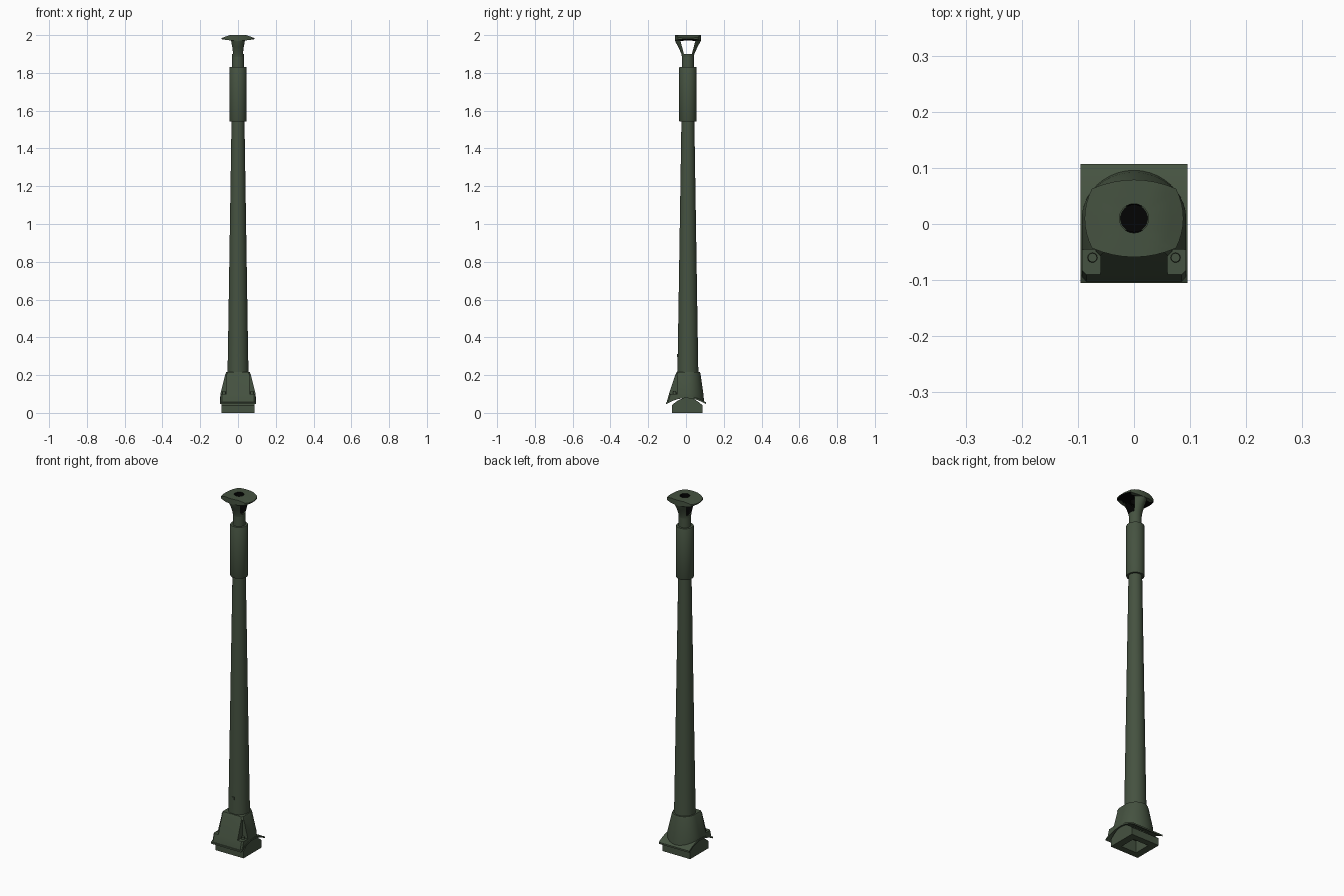
import bpy, bmesh, math
from mathutils import Vector

cube = bpy.data.objects.get("Cube")
if cube:
    bpy.data.objects.remove(cube)


def material(name, colour):
    m = bpy.data.materials.new(name)
    m.use_nodes = True
    m.diffuse_color = colour
    node = next(n for n in m.node_tree.nodes if n.type == 'BSDF_PRINCIPLED')
    node.inputs["Base Color"].default_value = colour
    return m


GREEN = material("dark_olive_green", (0.06, 0.085, 0.052, 1))
BLACK = material("bore_black", (0.001, 0.001, 0.001, 1))
AXIS_Y = 0.01


def finish(name, bm, smooth=True, cutter=False, dark=False):
    """Turn a bmesh into an object; cutters stay hidden and may leave dark faces."""
    bmesh.ops.recalc_face_normals(bm, faces=bm.faces)
    if dark:
        for f in bm.faces:
            f.material_index = 1
    mesh = bpy.data.meshes.new(name)
    bm.to_mesh(mesh)
    bm.free()
    mesh.materials.append(GREEN)
    mesh.materials.append(BLACK)
    ob = bpy.data.objects.new(name, mesh)
    bpy.context.collection.objects.link(ob)
    if smooth:
        bpy.ops.object.select_all(action='DESELECT')
        ob.select_set(True)
        bpy.context.view_layer.objects.active = ob
        bpy.ops.object.shade_smooth_by_angle(angle=math.radians(35))
    if cutter:
        ob.hide_render = True
        ob.hide_set(True)
    return ob


def skin(bm, a, b):
    """Join two closed rings with quads."""
    n = len(a)
    return [bm.faces.new((a[i], a[(i + 1) % n], b[(i + 1) % n], b[i])) for i in range(n)]


def loft(name, sections, dark_from=99, **kw):
    """Skin a stack of rings of points and cap both ends."""
    bm = bmesh.new()
    rings = [[bm.verts.new(p) for p in s] for s in sections]
    for k in range(len(rings) - 1):
        for f in skin(bm, rings[k], rings[k + 1]):
            f.material_index = int(k >= dark_from)
    bm.faces.new(rings[0])
    bm.faces.new(rings[-1]).material_index = int(len(rings) > dark_from)
    return finish(name, bm, **kw)


def ellipse(rx, ry, z, n=32):
    return [(rx * math.cos(2 * math.pi * i / n), AXIS_Y + ry * math.sin(2 * math.pi * i / n), z)
            for i in range(n)]


def lathe(name, profile, **kw):
    return loft(name, [ellipse(r, r, z) for r, z in profile], **kw)


def extrude_x(name, outline, half, **kw):
    """Prism across x from a (y, z) outline."""
    return loft(name, [[(s * half, y, z) for y, z in outline] for s in (-1, 1)], **kw)


def box(name, lo, hi, **kw):
    bm = bmesh.new()
    bmesh.ops.create_cube(bm, size=1)
    for v in bm.verts:
        v.co = Vector([(l + h) / 2 + c * (h - l) for l, h, c in zip(lo, hi, v.co)])
    return finish(name, bm, smooth=False, **kw)


def cut(ob, cutter):
    mod = ob.modifiers.new("cut", 'BOOLEAN')
    mod.operation = 'DIFFERENCE'
    mod.solver = 'EXACT'
    mod.object = cutter


def arc(y0, y1, z_end, z_mid, n=14):
    """Points on a shallow bow from y0 to y1."""
    return [(y0 + (y1 - y0) * i / n,
             z_end + (z_mid - z_end) * (1 - (2 * i / n - 1) ** 2)) for i in range(n + 1)]


# Barrel, then sleeve and neck with a dark bore
lathe("barrel", [(0.056, 0.18), (0.055, 0.235), (0.052, 0.41), (0.034, 1.56)])
lathe("barrel_sleeve", [(0.034, 1.543), (0.044, 1.543), (0.046, 1.547), (0.046, 1.828), (0.044, 1.832),
                        (0.032, 1.832), (0.032, 1.9), (0.024, 1.9), (0.024, 1.75)], dark_from=7)

# Flared muzzle brake with a dark window through the sides
brake = loft("muzzle_brake", [ellipse(*s) for s in (
    (0.032, 0.032, 1.885), (0.033, 0.034, 1.9), (0.038, 0.05, 1.935),
    (0.044, 0.066, 1.965), (0.05, 0.068, 1.975), (0.06, 0.068, 1.982))])
window = [(AXIS_Y + y, z) for y, z in
          [(-0.021, 1.9), (0.021, 1.9), (0.041, 1.975), (0.041, 1.99), (-0.041, 1.99), (-0.041, 1.975)]]
cut(brake, extrude_x("window_cutter", window, 0.15, smooth=False, cutter=True, dark=True))
cut(brake, lathe("bore_cutter", [(0.024, 1.87), (0.024, 2.05)], cutter=True, dark=True))

# Bowed square muzzle plate, swept back at the sides, dark underneath between the arms
outline = []
for quarter in range(4):
    half, bulge, other = [(0.075, 0.088, 0.053), (0.053, 0.069, 0.075)][quarter % 2]
    for i in range(8):
        s = -1 + i / 4
        p, q = half + (bulge - half) * (1 - s * s), other * s
        outline.append([(p, q), (-q, p), (-p, -q), (q, -p)][quarter])
bm = bmesh.new()


def plate_ring(t, top):
    ring = []
    for x, y in outline:
        d = math.hypot(x, y)
        r = 0.026 + t * (d - 0.026)
        px, py = x / d * r, y / d * r
        edge = min(1, abs(px) / 0.088)
        z = 2 - 0.016 * max(0, (edge - 0.5) / 0.5) if top else 1.97 + 0.009 * edge ** 2
        ring.append(bm.verts.new((px, py + AXIS_Y, z)))
    return ring


rings = [plate_ring(t, True) for t in (0, 0.3, 0.65, 1)] + [plate_ring(t, False) for t in (1, 0.65, 0.3, 0)]
for k, ring in enumerate(rings):
    for f in skin(bm, ring, rings[(k + 1) % len(rings)]):
        under_window = k in (4, 5, 6) and abs(f.calc_center_median().y - AXIS_Y) < 0.042
        f.material_index = int(under_window or k == 7)
finish("muzzle_plate", bm)


# Mantlet: round at the back, square at the front
def mantlet_section(rx, back, front, z, corner=0.008):
    pts = [(rx * math.cos(math.pi * i / 20), AXIS_Y + (back - AXIS_Y) * math.sin(math.pi * i / 20), z)
           for i in range(21)]
    return pts + [(-rx, front + corner, z), (-rx + corner, front, z), (rx - corner, front, z), (rx, front + corner, z)]


mantlet = loft("mantlet", [mantlet_section(*s) for s in (
    (0.093, 0.098, -0.105, 0.03), (0.093, 0.097, -0.105, 0.048), (0.093, 0.092, -0.09, 0.1),
    (0.067, 0.077, -0.055, 0.205), (0.062, 0.074, -0.05, 0.216))])
under = [(-0.12, -0.05)] + arc(-0.12, 0.12, 0.036, 0.08) + [(0.12, -0.05)]
cut(mantlet, extrude_x("underside_cutter", under, 0.2, smooth=False, cutter=True))

# Corner pockets with bolted lugs
for s, side in ((-1, "right"), (1, "left")):
    x0, x1 = sorted((s * 0.06, s * 0.12))
    cut(mantlet, box(side + "_pocket_cutter", (x0, -0.12, 0.1), (x1, -0.045, 0.2), cutter=True))
    bm = bmesh.new()
    bmesh.ops.create_cone(bm, cap_ends=True, segments=12, radius1=0.009, radius2=0.008, depth=0.014)
    bmesh.ops.translate(bm, verts=bm.verts, vec=(s * 0.074, -0.06, 0.106))
    finish(side + "_lug_bolt", bm)

# Curved shield flange
flange = extrude_x("shield_flange", arc(-0.105, 0.107, 0.046, 0.078) + arc(-0.105, 0.107, 0.055, 0.088)[::-1], 0.095)

# Trunnion block with a rounded top and a deep square socket
block = extrude_x("trunnion_block", [(-0.075, 0)] + arc(-0.075, 0.087, 0.04, 0.08) + [(0.087, 0)], 0.087)
socket = box("socket_cutter", (-0.048, -0.04, -0.05), (0.048, 0.052, 0.17), cutter=True)
for part in (block, flange, mantlet):
    cut(part, socket)

# Small flush bosses on the front of the barrel
for name, z in (("upper_boss", 0.305), ("lower_boss", 0.21)):
    box(name, (-0.008, -0.0475, z - 0.008), (0.008, -0.038, z + 0.008))
